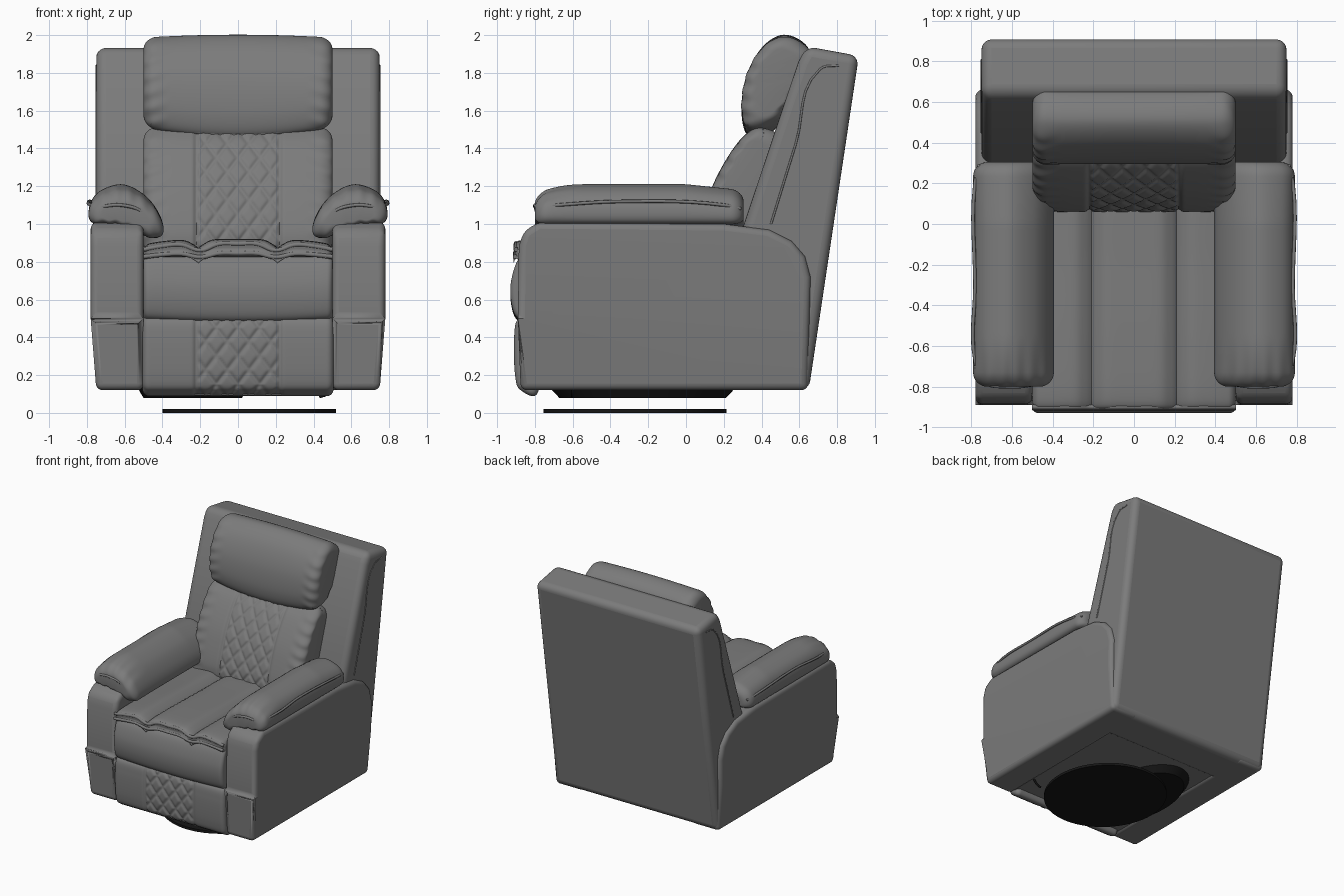
import bpy, bmesh, math
from mathutils import Vector

if "Cube" in bpy.data.objects:
    bpy.data.objects.remove(bpy.data.objects["Cube"], do_unlink=True)


def material(name, value):
    m = bpy.data.materials.new(name)
    m.use_nodes = True
    col = (value, value, value, 1)
    m.diffuse_color = col
    bsdf = m.node_tree.nodes["Principled BSDF"]
    bsdf.inputs["Base Color"].default_value = col
    bsdf.inputs["Roughness"].default_value = 0.6
    return m


LEATHER = material("grey leather", 0.2)
METAL = material("black metal", 0.008)


def finish(name, bm, mat, bevel=0, angle=40):
    bmesh.ops.recalc_face_normals(bm, faces=bm.faces)
    me = bpy.data.meshes.new(name)
    bm.to_mesh(me)
    bm.free()
    me.materials.append(mat)
    ob = bpy.data.objects.new(name, me)
    bpy.context.collection.objects.link(ob)
    if bevel:
        mod = ob.modifiers.new("Bevel", "BEVEL")
        mod.width, mod.segments, mod.limit_method = bevel, 5, "ANGLE"
    bpy.ops.object.select_all(action="DESELECT")
    ob.select_set(True)
    bpy.context.view_layer.objects.active = ob
    bpy.ops.object.shade_smooth_by_angle(angle=math.radians(angle))
    return ob


def spline(pts, steps):
    """Smooth closed outline through a few points."""
    out, n = [], len(pts)
    for i in range(n):
        p0, p1, p2, p3 = (Vector(pts[(i + k) % n]) for k in (-1, 0, 1, 2))
        for s in range(steps):
            t = s / steps
            out.append(p1 + (p2 - p0) * t / 2 + (p0 * 2 - p1 * 5 + p2 * 4 - p3) * t * t / 2
                       + (p1 * 3 - p0 - p2 * 3 + p3) * t ** 3 / 2)
    return out


def cushion(name, outline, a, b, r, axis="x", steps=8, cuts=24, warp=None):
    """Sweep an outline from a to b along an axis, rounding both ends by r."""
    ring = spline(outline, steps)
    lo = Vector((min(p.x for p in ring), min(p.y for p in ring)))
    hi = Vector((max(p.x for p in ring), max(p.y for p in ring)))
    mid, half = (lo + hi) / 2, (hi - lo) / 2
    arc = [(r * (1 - math.sin(k * math.pi / 16)), r * (1 - math.cos(k * math.pi / 16)))
           for k in range(8, 0, -1)]
    rows = [(a + d, i) for d, i in arc]
    rows += [(a + r + (b - a - 2 * r) * k / cuts, 0) for k in range(cuts + 1)]
    rows += [(b - d, i) for d, i in reversed(arc)]
    bm, loops = bmesh.new(), []
    for u, inset in rows:
        loop = []
        for p in ring:
            q = [mid[k] + (p[k] - mid[k]) * (1 - inset / half[k]) for k in (0, 1)]
            co = (u, q[0], q[1]) if axis == "x" else (q[0], u, q[1])
            loop.append(bm.verts.new(warp(*co) if warp else co))
        loops.append(loop)
    n = len(ring)
    for l0, l1 in zip(loops, loops[1:]):
        for i in range(n):
            bm.faces.new((l0[i], l0[(i + 1) % n], l1[(i + 1) % n], l1[i]))
    bm.faces.new(loops[0])
    bm.faces.new(loops[-1])
    return finish(name, bm, LEATHER, angle=60)


def slab(name, outline, a, b, bevel, taper=0):
    """Side outline given width, with the outer foot drawn in by taper."""
    bm = bmesh.new()
    f = bm.faces.new([bm.verts.new((a, y, z)) for y, z in outline])
    ext = bmesh.ops.extrude_face_region(bm, geom=[f])["geom"]
    for v in ext:
        if isinstance(v, bmesh.types.BMVert):
            v.co.x = b
    if taper:
        geom = bm.verts[:] + bm.edges[:] + bm.faces[:]
        bmesh.ops.bisect_plane(bm, geom=geom, plane_co=(0, 0, 0.5), plane_no=(0, 0, 1))
        for v in bm.verts:
            if v.co.z < 0.2 and abs(v.co.x) > 0.6:
                v.co.x -= math.copysign(taper, v.co.x)
    return finish(name, bm, LEATHER, bevel)


def welt(name, pts, r=0.009, mat=LEATHER):
    cu = bpy.data.curves.new(name, "CURVE")
    cu.dimensions = "3D"
    cu.bevel_depth, cu.bevel_resolution, cu.use_fill_caps = r, 2, True
    sp = cu.splines.new("BEZIER")
    sp.bezier_points.add(len(pts) - 1)
    for bp, p in zip(sp.bezier_points, pts):
        bp.co = p
        bp.handle_left_type = bp.handle_right_type = "AUTO"
    sp.resolution_u = 6
    cu.materials.append(mat)
    bpy.context.collection.objects.link(bpy.data.objects.new(name, cu))


def dip(d, w):
    return math.exp(-(d / w) ** 2)


def quilt(x, z):
    """Depth of the stitched seams and diamonds in the middle panel."""
    depth = 0.014 * dip(abs(x) - 0.22, 0.012)
    if abs(x) < 0.22:
        for s in (-1, 1):
            t = x / 0.115 + s * z / 0.15
            depth = max(depth, 0.011 * dip((t - round(t)) * 0.09, 0.011))
    return depth


def gather(x, z):
    """Small puckers close to the side seams."""
    return 0.006 * max(0, (abs(x) - 0.36) / 0.14) * math.sin(z * 75 + abs(x) * 20)


# Body: hidden core, two side panels and the leaning back
slab("seat_core", [(-0.84, 0.13), (-0.84, 0.82), (0.5, 0.82), (0.6, 0.13)], -0.52, 0.52, 0.02)
side = [(-0.875, 0.12), (-0.89, 0.5), (-0.885, 0.88), (-0.86, 0.96), (-0.78, 1.01), (0.2, 1.0),
        (0.44, 0.97), (0.56, 0.91), (0.63, 0.83), (0.66, 0.72), (0.645, 0.12)]
for s, label in ((1, "left"), (-1, "right")):
    slab(label + "_side_panel", side, s * 0.5, s * 0.78, 0.035, 0.03)
slab("backrest_shell", [(0.3, 0.12), (0.3, 0.98), (0.595, 1.86), (0.64, 1.94), (0.915, 1.89),
                        (0.65, 0.12)], -0.75, 0.75, 0.05)


# Back cushion with quilted centre, and the headrest
def back_warp(x, y, z):
    if y < 0.4:
        y += quilt(x, z) + gather(x, z) + 0.25 * max(0, abs(x) - 0.3) ** 2
    return x, y, z


cushion("back_cushion", [(0.1, 0.83), (0.06, 0.93), (0.12, 1.15), (0.2, 1.32), (0.3, 1.46),
                         (0.4, 1.51), (0.52, 1.4), (0.42, 0.95), (0.3, 0.83)],
        -0.5, 0.5, 0.07, steps=22, cuts=110, warp=back_warp)


def head_warp(x, y, z):
    z += 0.28 * x * x * (2 - z) / 0.53 - 0.06 * x * x
    return x, y + gather(x, z), z


cushion("headrest", [(0.34, 1.46), (0.295, 1.57), (0.315, 1.76), (0.39, 1.92), (0.5, 2.0),
                     (0.61, 1.97), (0.66, 1.88), (0.6, 1.7), (0.47, 1.5)],
        -0.5, 0.5, 0.07, steps=12, cuts=60, warp=head_warp)
welt("headrest_welt", [(x, 0.33, 1.475 + 0.26 * x * x) for x in (-0.46, -0.25, 0, 0.25, 0.46)])


# Seat in three channels, with a welted front lip
def channels(x):
    return -0.035 * dip(abs(x) - 0.21, 0.05) - 0.03 * (abs(x) / 0.5) ** 4


def seat_warp(x, y, z):
    if z > 0.84:
        z += channels(x) - 0.012 * dip(abs(x) - 0.21, 0.01)
    return x, y, z


cushion("seat_cushion", [(-0.87, 0.825), (-0.905, 0.87), (-0.87, 0.915), (-0.6, 0.92),
                         (-0.2, 0.91), (0.2, 0.9), (0.3, 0.85), (0.1, 0.8), (-0.5, 0.8)],
        -0.5, 0.5, 0.035, cuts=80, warp=seat_warp)
xs = [i / 10 for i in range(-5, 6)]
welt("seat_upper_welt", [(x, -0.9, 0.895 + channels(x)) for x in xs], 0.012)
welt("seat_lower_welt", [(x, -0.905, 0.845 + channels(x) * 0.6) for x in xs], 0.012)

# Footrest: plain roll above, quilted pad below
cushion("footrest_roll", [(-0.8, 0.5), (-0.89, 0.5), (-0.925, 0.58), (-0.925, 0.7),
                          (-0.88, 0.82), (-0.8, 0.83)], -0.5, 0.5, 0.03,
        warp=lambda x, y, z: (x, y, z + 0.06 * x * x - 0.01))
cushion("footrest_pad", [(-0.78, 0.12), (-0.875, 0.12), (-0.905, 0.2), (-0.91, 0.4),
                         (-0.885, 0.5), (-0.78, 0.5)], -0.505, 0.505, 0.035, steps=20, cuts=110,
        warp=lambda x, y, z: (x, y + (quilt(x, z) if y < -0.84 else 0), z))


# Draped arm pads, mirrored
def arm_warp(x, y, z):
    end = max(0, (-0.55 - y) / 0.25)
    z -= 0.05 * end ** 2 * max(0, (z - 1.0) / 0.2)
    z -= 0.03 * max(0, (y - 0.0) / 0.3) * max(0, (z - 1.0) / 0.2)
    return x, y, z + 0.004 * end * math.sin(abs(x) * 90)


arm = [(0.775, 1.01), (0.785, 1.1), (0.73, 1.175), (0.61, 1.21), (0.49, 1.15), (0.415, 1.05),
       (0.395, 0.96), (0.44, 0.925), (0.53, 0.95), (0.65, 0.99)]
for s, label in ((1, "left"), (-1, "right")):
    cushion(label + "_arm_pad", [(s * x, z) for x, z in arm], -0.8, 0.305, 0.07, axis="y",
            steps=10, cuts=40, warp=arm_warp)
    welt(label + "_arm_welt", [(s * x, y, z) for x, y, z in (
        (0.76, 0.29, 1.08), (0.782, 0.2, 1.1), (0.782, -0.3, 1.12), (0.78, -0.68, 1.1),
        (0.74, -0.775, 1.09), (0.62, -0.8, 1.1), (0.5, -0.79, 1.06), (0.44, -0.77, 0.98))])
    welt(label + "_back_seam", [(s * 0.749, 0.45, 1.0), (s * 0.749, 0.58, 1.42),
                                (s * 0.748, 0.71, 1.82), (s * 0.748, 0.81, 1.84)], 0.006)


# Swivel mount and floor plate
def disc(name, x, y, z0, z1, rx, ry, foot=1.0):
    bm = bmesh.new()
    bmesh.ops.create_cone(bm, cap_ends=True, segments=64, radius1=foot, radius2=1, depth=1)
    for v in bm.verts:
        v.co = (x + v.co.x * rx, y + v.co.y * ry, z0 + (v.co.z + 0.5) * (z1 - z0))
    finish(name, bm, METAL)


disc("swivel_mount", -0.24, -0.23, 0.08, 0.13, 0.29, 0.49, 0.9)
disc("floor_plate", 0.06, -0.27, 0, 0.02, 0.46, 0.485)
welt("release_lever", [(0.43, -0.6, 0.085), (0.47, -0.6, 0.1), (0.5, -0.6, 0.14)], 0.008, METAL)
